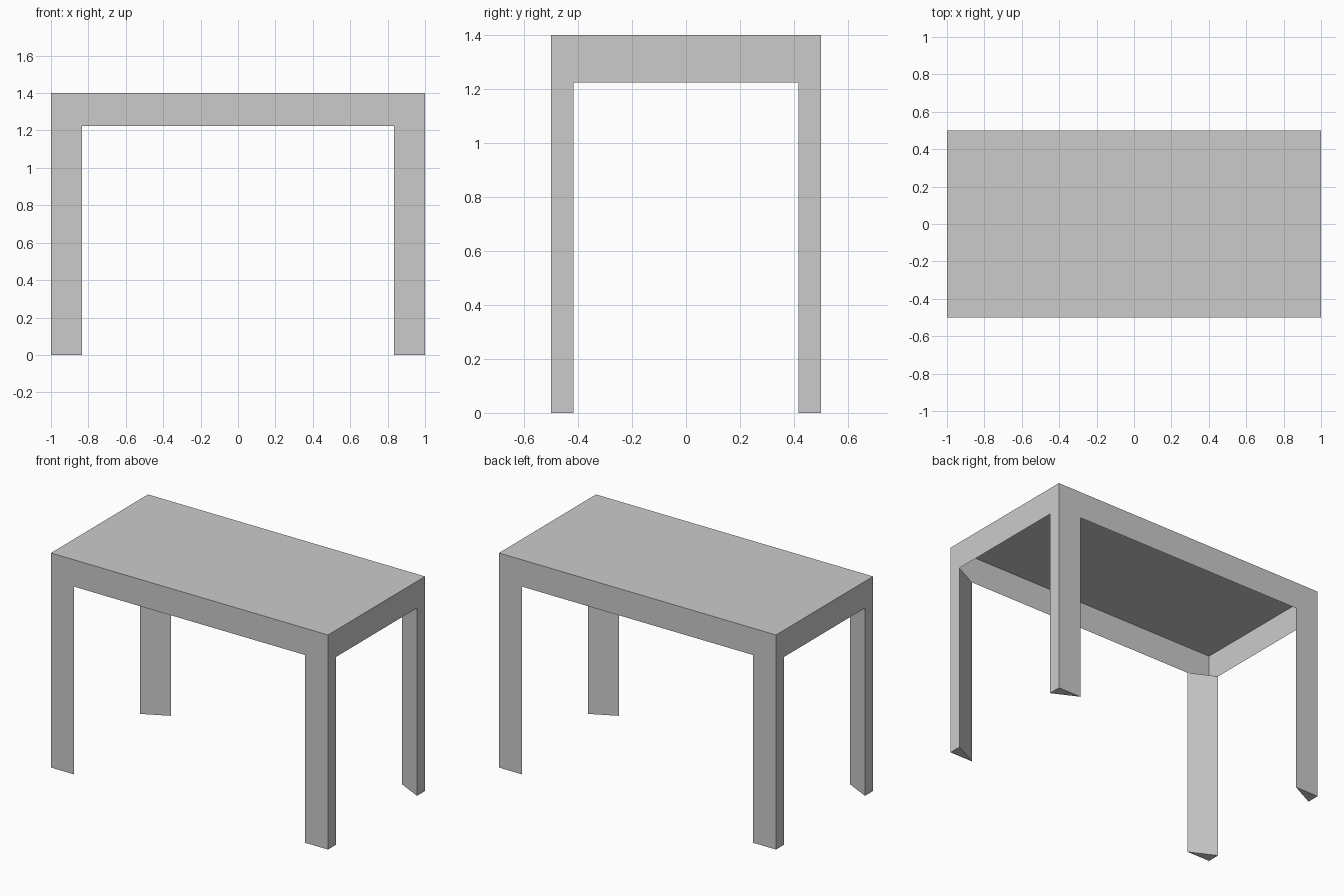
import bpy
import bmesh

if "Cube" in bpy.data.objects:
    bpy.data.objects.remove(bpy.data.objects["Cube"])

HALF_X, HALF_Y, HEIGHT = 1.0, 0.5, 1.4
APRON_Z = 1.225                  # lower edge of the apron
LEG_X, LEG_Y = 1 / 6, 1 / 12     # leg width along each side


def open_prism(name, outline, z_low, z_high, cap_z):
    """Thin walls around an outline, closed at one end only."""
    bm = bmesh.new()
    low = [bm.verts.new((x, y, z_low)) for x, y in outline]
    high = [bm.verts.new((x, y, z_high)) for x, y in outline]
    n = len(outline)
    for i in range(n):
        j = (i + 1) % n
        bm.faces.new((low[i], low[j], high[j], high[i]))
    bm.faces.new(high if cap_z == z_high else low[::-1])
    mesh = bpy.data.meshes.new(name)
    bm.to_mesh(mesh)
    bm.free()
    obj = bpy.data.objects.new(name, mesh)
    bpy.context.collection.objects.link(obj)
    return obj


# Table top with its thin apron, open underneath
open_prism("table_top",
           [(-HALF_X, -HALF_Y), (HALF_X, -HALF_Y), (HALF_X, HALF_Y), (-HALF_X, HALF_Y)],
           APRON_Z, HEIGHT, HEIGHT)

# Triangular legs, one in each corner, closed at the foot
for side, sx in (("left", -1), ("right", 1)):
    for end, sy in (("front", -1), ("back", 1)):
        outline = [(sx * HALF_X, sy * HALF_Y),
                   (sx * (HALF_X - LEG_X), sy * HALF_Y),
                   (sx * HALF_X, sy * (HALF_Y - LEG_Y))]
        if sx * sy > 0:          # keep the outline counter-clockwise
            pass
        else:
            outline.reverse()
        open_prism(f"{end}_{side}_leg", outline, 0, APRON_Z, 0)
